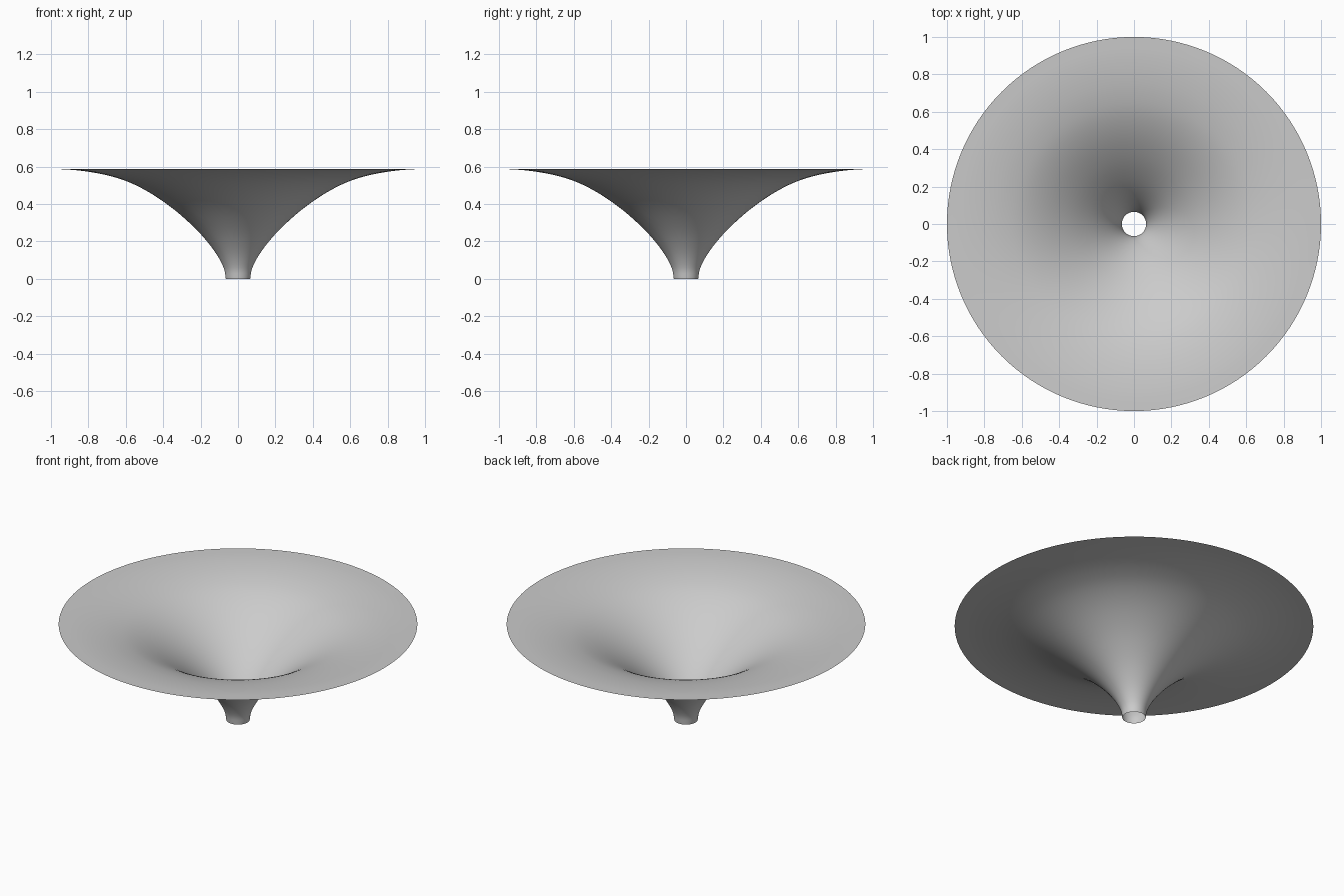
import bpy, bmesh, math
from mathutils import Vector

cube = bpy.data.objects.get("Cube")
if cube:
    bpy.data.objects.remove(cube, do_unlink=True)

SEGMENTS = 128
STEPS = 4

# Half profile (radius, height) from the neck opening to the rim
PROFILE = [(0.065, 0), (0.077, 0.06), (0.122, 0.143), (0.2, 0.24),
           (0.3, 0.336), (0.4, 0.414), (0.5, 0.477), (0.6, 0.524),
           (0.7, 0.554), (0.8, 0.573), (0.9, 0.584), (1, 0.588)]


def smooth_path(points, steps):
    """Smooth curve through the points."""
    p = [Vector(q) for q in points]
    p = [2 * p[0] - p[1]] + p + [2 * p[-1] - p[-2]]
    path = []
    for a, b, c, d in zip(p, p[1:], p[2:], p[3:]):
        for i in range(steps):
            t = i / steps
            path.append(b + (c - a) * t / 2
                        + (2 * a - 5 * b + 4 * c - d) * t * t / 2
                        + (3 * b - a - 3 * c + d) * t ** 3 / 2)
    return path + [p[-2]]


def make_material(name, colour):
    mat = bpy.data.materials.new(name)
    mat.use_nodes = True
    mat.diffuse_color = colour
    mat.node_tree.nodes["Principled BSDF"].inputs["Base Color"].default_value = colour
    return mat


# Flared open sheet, turned around the vertical axis
bm = bmesh.new()
rings = []
for r, z in smooth_path(PROFILE, STEPS):
    angles = [math.tau * i / SEGMENTS for i in range(SEGMENTS)]
    rings.append([bm.verts.new((r * math.cos(a), r * math.sin(a), z)) for a in angles])
for inner, outer in zip(rings, rings[1:]):
    for i in range(SEGMENTS):
        j = (i + 1) % SEGMENTS
        face = bm.faces.new((inner[i], outer[i], outer[j], inner[j]))
        face.smooth = True

mesh = bpy.data.meshes.new("funnel")
bm.to_mesh(mesh)
bm.free()
mesh.materials.append(make_material("light_grey", (0.6, 0.6, 0.6, 1)))
funnel = bpy.data.objects.new("funnel", mesh)
bpy.context.collection.objects.link(funnel)
